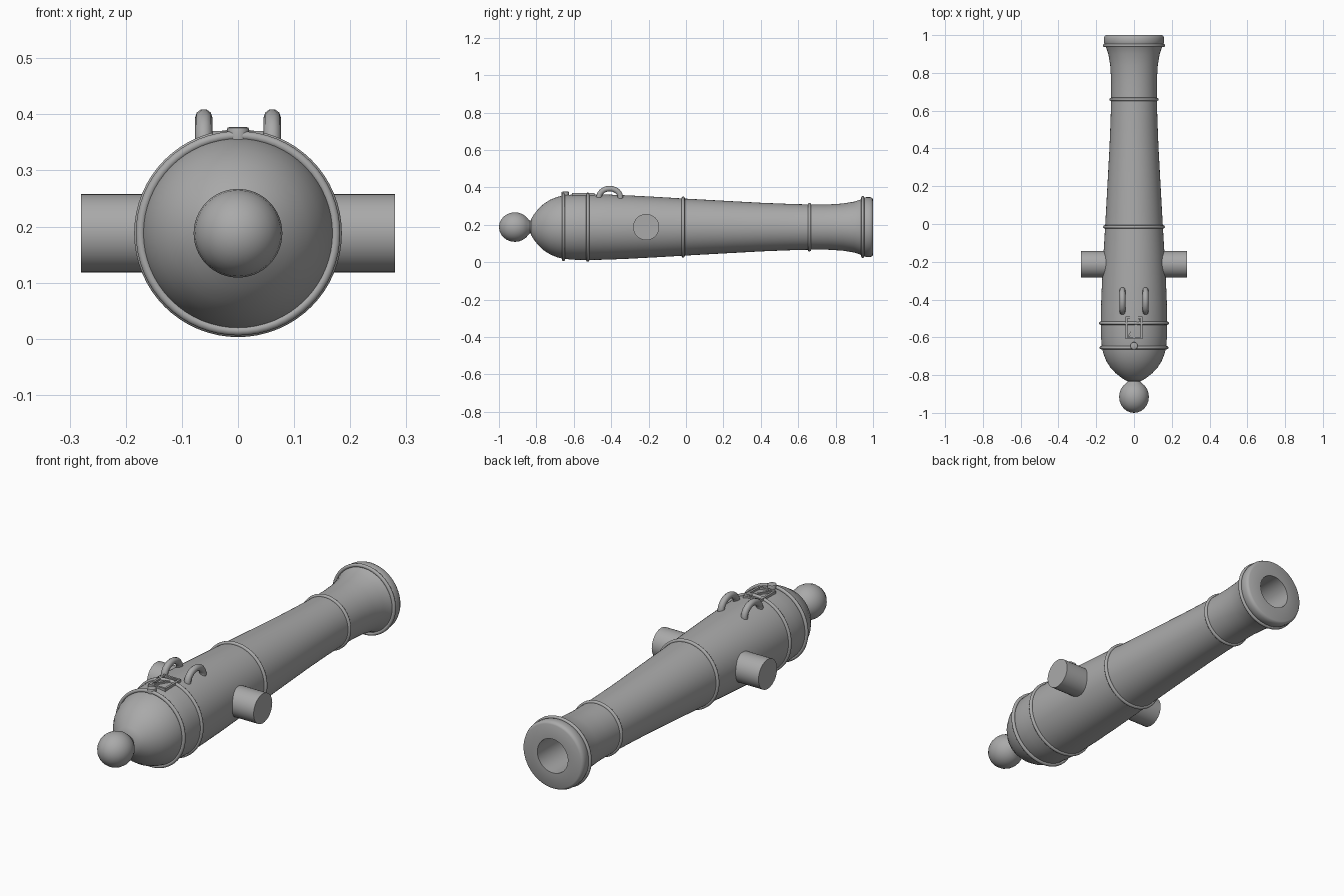
import bpy, bmesh, math
from mathutils import Vector, Matrix

cube = bpy.data.objects.get("Cube")
if cube:
    bpy.data.objects.remove(cube, do_unlink=True)

AXIS_Z = 0.188

metal = bpy.data.materials.new("grey metal")
metal.use_nodes = True
grey = (0.4, 0.4, 0.4, 1)
metal.diffuse_color = grey
metal.node_tree.nodes["Principled BSDF"].inputs["Base Color"].default_value = grey


def finish(name, bm, angle=40):
    bmesh.ops.recalc_face_normals(bm, faces=bm.faces)
    mesh = bpy.data.meshes.new(name)
    bm.to_mesh(mesh)
    bm.free()
    obj = bpy.data.objects.new(name, mesh)
    bpy.context.collection.objects.link(obj)
    mesh.materials.append(metal)
    bpy.ops.object.select_all(action='DESELECT')
    obj.select_set(True)
    bpy.context.view_layer.objects.active = obj
    bpy.ops.object.shade_smooth_by_angle(angle=math.radians(angle))
    return obj


def lathe(name, profile, steps=64, closed=False):
    """Spin (y, radius) points about the barrel axis."""
    bm = bmesh.new()
    verts = [bm.verts.new((r, y, AXIS_Z)) for y, r in profile]
    edges = [bm.edges.new(p) for p in zip(verts, verts[1:])]
    if closed:
        edges.append(bm.edges.new((verts[-1], verts[0])))
    bmesh.ops.spin(bm, geom=verts + edges, cent=(0, 0, AXIS_Z), axis=(0, 1, 0),
                   angle=math.tau, steps=steps)
    bmesh.ops.remove_doubles(bm, verts=bm.verts, dist=0.0001)
    return finish(name, bm)


def box(name, center, size, turn=0):
    bm = bmesh.new()
    place = Matrix.Translation(center) @ Matrix.Rotation(turn, 4, 'Z')
    bmesh.ops.create_cube(bm, size=1, matrix=place @ Matrix.Diagonal((*size, 1)))
    return finish(name, bm)


def cylinder(name, start, end, radius, sides=32, bevel=0):
    start, end = Vector(start), Vector(end)
    bm = bmesh.new()
    turn = (end - start).to_track_quat('Z', 'Y').to_matrix().to_4x4()
    bmesh.ops.create_cone(bm, cap_ends=True, segments=sides, radius1=radius, radius2=radius,
                          depth=(end - start).length,
                          matrix=Matrix.Translation((start + end) / 2) @ turn)
    if bevel:
        rim = [e for e in bm.edges if any(len(f.verts) > 4 for f in e.link_faces)]
        bmesh.ops.bevel(bm, geom=rim, offset=bevel, segments=2, affect='EDGES', profile=0.5)
    return finish(name, bm)


# Barrel with rounded breech, flared muzzle and hollow bore
lathe("barrel", [
    (-0.83, 0), (-0.83, 0.04), (-0.815, 0.065), (-0.79, 0.097), (-0.76, 0.125),
    (-0.725, 0.147), (-0.69, 0.161), (-0.655, 0.17), (-0.59, 0.175), (-0.52, 0.176),
    (-0.42, 0.174), (-0.3, 0.169), (-0.15, 0.161), (0, 0.152), (0.2, 0.141),
    (0.4, 0.13), (0.55, 0.124), (0.66, 0.121), (0.76, 0.121), (0.84, 0.126),
    (0.9, 0.136), (0.94, 0.15), (0.95, 0.156), (0.965, 0.16), (0.985, 0.16),
    (0.996, 0.155), (1, 0.148), (1, 0.08), (-0.4, 0.08), (-0.45, 0)])

# Knob behind the breech, on a short neck
ball = [(-0.915 - 0.085 * math.cos(a), 0.079 * math.sin(a))
        for a in (math.pi * i / 12 for i in range(11))]
lathe("breech_knob", ball + [(-0.835, 0.034), (-0.815, 0.04), (-0.8, 0.06)])

# Raised rings along the barrel
for name, y, radius in (("breech_ring", -0.655, 0.174), ("rear_ring", -0.525, 0.177),
                        ("middle_ring", -0.015, 0.155), ("front_ring", 0.66, 0.122),
                        ("muzzle_ring", 0.945, 0.157)):
    section = [(y + 0.0085 * math.cos(a), radius + 0.0085 * math.sin(a))
               for a in (math.tau * i / 10 for i in range(10))]
    lathe(name, section, closed=True)

for side, x in (("left", 1), ("right", -1)):
    # Side pivots
    cylinder(side + "_trunnion", (0.1 * x, -0.213, AXIS_Z), (0.28 * x, -0.213, AXIS_Z), 0.07)

    # Arched lifting handles
    curve = bpy.data.curves.new(side + "_handle", 'CURVE')
    curve.dimensions = '3D'
    curve.bevel_depth = 0.0155
    curve.bevel_resolution = 3
    spline = curve.splines.new('POLY')
    spline.points.add(14)
    for i, point in enumerate(spline.points):
        a = math.pi * (i / 14 * 1.3 - 0.15)
        point.co = (0.061 * x, -0.408 + 0.058 * math.cos(a), 0.345 + 0.049 * math.sin(a), 1)
    spline.use_smooth = True
    curve.materials.append(metal)
    handle = bpy.data.objects.new(side + "_handle", curve)
    bpy.context.collection.objects.link(handle)

    # Long edges of the vent frame
    box(side + "_frame_bar", (0.04 * x, -0.55, 0.361), (0.01, 0.12, 0.016))

# Short edges and cross brace of the vent frame
for name, y in (("rear", -0.605), ("front", -0.495)):
    box(name + "_frame_bar", (0, y, 0.363), (0.09, 0.01, 0.014))
box("frame_brace", (0, -0.55, 0.364), (0.01, 0.11, 0.012), -0.55)

# Vent stud on the breech ring
cylinder("vent_stud", (0, -0.645, 0.34), (0, -0.645, 0.377), 0.02, 16, 0.004)
